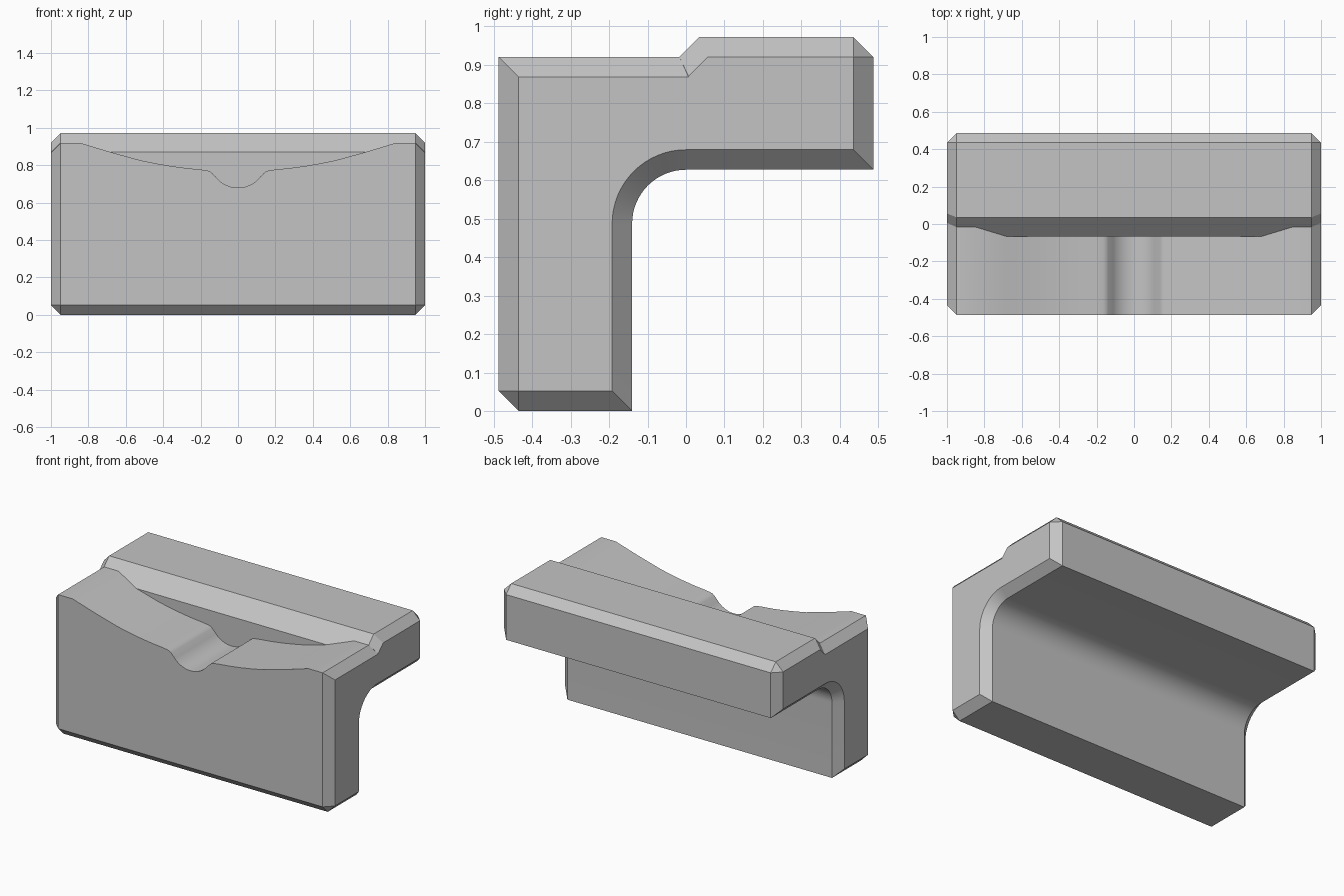
import bpy
import bmesh
import math

default = bpy.data.objects.get("Cube")
if default:
    bpy.data.objects.remove(default, do_unlink=True)

CHAMFER = 0.052
BACK, TOP, SHOULDER = 0.487, 0.972, 0.92
WALL_Y, WALL_Z = -0.067, 0.87      # upright wall behind the saddle


def section(floor, inset):
    """Side profile (y, z) with the front ledge at height floor, shrunk by inset."""
    i = inset
    slope = WALL_Y - WALL_Z + i * math.sqrt(2)
    pts = [(-BACK + i, CHAMFER), (-BACK + CHAMFER, i), (-0.14 - i, i)]
    # rounded inside corner of the L
    for k in range(17):
        a = math.pi - k * math.pi / 32
        pts.append(((0.14 + i) * math.cos(a), BACK + (0.14 + i) * math.sin(a)))
    # overhanging back block
    pts += [(BACK - i, 0.627 + i), (BACK - i, SHOULDER),
            (BACK - CHAMFER, TOP - i), (TOP - i + slope, TOP - i)]
    # sloped step, wall and ledge
    foot = max(floor, WALL_Z)
    pts += [(foot + slope, foot), (foot + slope, floor), (-BACK + i, floor)]
    return pts


# Half outline of the saddle: round groove, small lip, then a shallow sweep
half = []
for k in range(12):
    a = math.radians(53) * k / 11
    half.append((0.15 * math.sin(a), 0.83 - 0.15 * math.cos(a)))
half += [(0.129, 0.748), (0.138, 0.758), (0.149, 0.767), (0.165, 0.772),
         (0.2, 0.777), (0.28, 0.785), (0.36, 0.796), (0.44, 0.81),
         (0.52, 0.826), (0.6, 0.848), (0.68, WALL_Z), (0.845, SHOULDER)]

stations = [(x, z, 0) for x, z in half]
stations += [(1 - CHAMFER, SHOULDER, 0), (1, SHOULDER - CHAMFER, CHAMFER)]
stations = [(-x, z, i) for x, z, i in reversed(stations[1:])] + stations

# Loft the sections along x
bm = bmesh.new()
rings = [[bm.verts.new((x, y, z)) for y, z in section(floor, i)]
         for x, floor, i in stations]
for a, b in zip(rings, rings[1:]):
    for k in range(len(a)):
        n = (k + 1) % len(a)
        bm.faces.new((a[k], a[n], b[n], b[k]))
bm.faces.new(rings[0])
bm.faces.new(rings[-1])
bmesh.ops.remove_doubles(bm, verts=bm.verts, dist=0.0005)
bmesh.ops.dissolve_limit(bm, angle_limit=math.radians(0.3),
                         verts=bm.verts, edges=bm.edges)
bmesh.ops.recalc_face_normals(bm, faces=bm.faces)

mesh = bpy.data.meshes.new("saddle_block")
bm.to_mesh(mesh)
bm.free()
block = bpy.data.objects.new("saddle_block", mesh)
bpy.context.collection.objects.link(block)

# Plain grey material
grey = bpy.data.materials.new("plain_grey")
grey.use_nodes = True
colour = (0.55, 0.55, 0.55, 1)
grey.diffuse_color = colour
grey.node_tree.nodes["Principled BSDF"].inputs["Base Color"].default_value = colour
mesh.materials.append(grey)

# Smooth curves, crisp chamfers
bpy.ops.object.select_all(action="DESELECT")
block.select_set(True)
bpy.context.view_layer.objects.active = block
bpy.ops.object.shade_smooth_by_angle(angle=math.radians(30))
